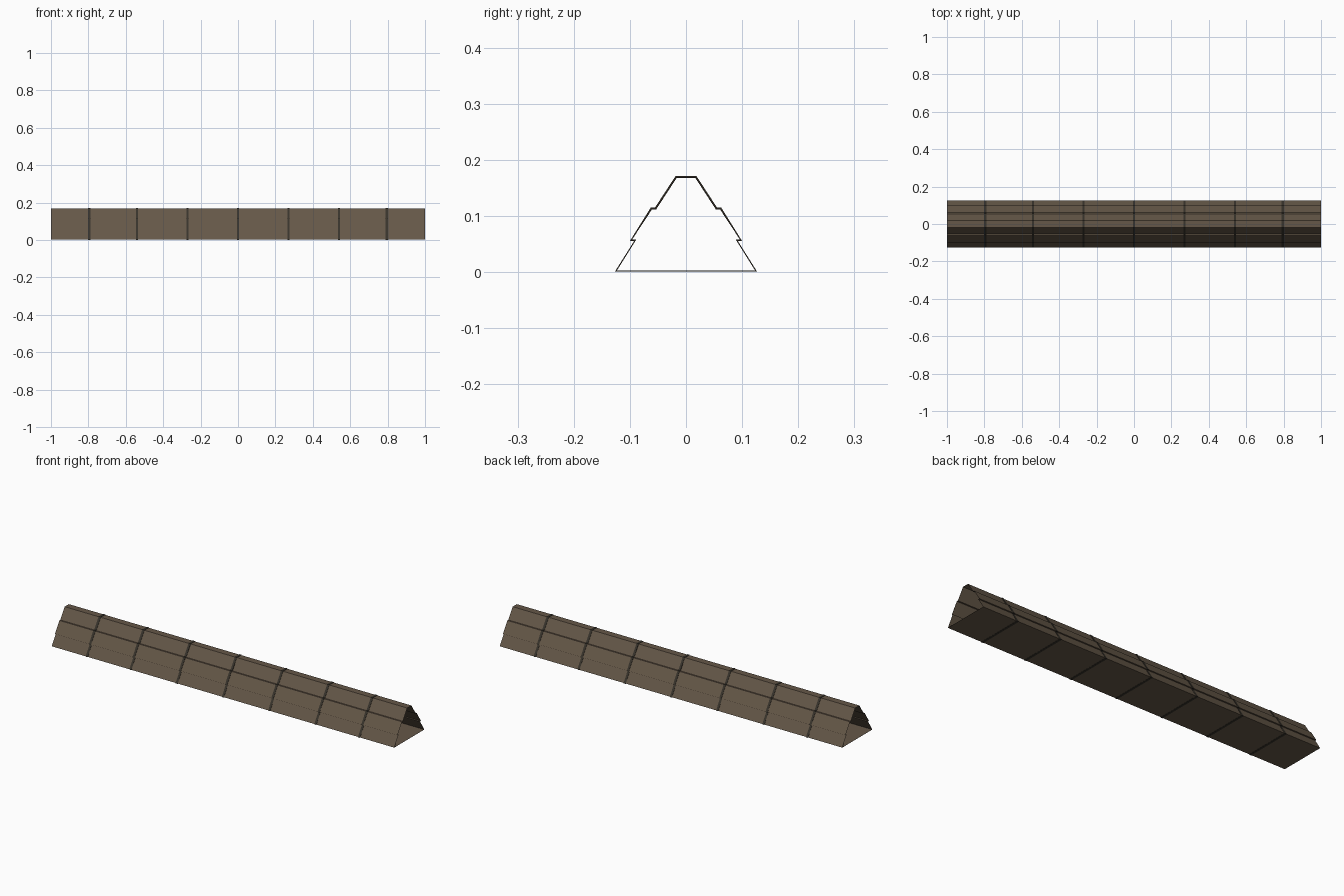
import bpy, bmesh

if "Cube" in bpy.data.objects:
    bpy.data.objects.remove(bpy.data.objects["Cube"])

def material(name, rgb):
    m = bpy.data.materials.new(name)
    m.diffuse_color = (*rgb, 1)
    m.use_nodes = True
    m.node_tree.nodes["Principled BSDF"].inputs["Base Color"].default_value = m.diffuse_color
    return m

SHELL = material("weathered brown", (0.13, 0.097, 0.065))
BAND = material("dark band", (0.04, 0.034, 0.025))

# Right half of the stepped cross-section (y, z), bottom to top
HALF = [(0.125, 0.002), (0.0905, 0.057), (0.098, 0.057),
        (0.0615, 0.114), (0.054, 0.114), (0.0175, 0.170)]
PROFILE = HALF + [(-y, z) for y, z in reversed(HALF)]

def sleeve(name, x0, x1, mat, thickness, offset):
    """Sweep the closed profile along x as an open-ended tube."""
    bm = bmesh.new()
    a = [bm.verts.new((x0, y, z)) for y, z in PROFILE]
    b = [bm.verts.new((x1, y, z)) for y, z in PROFILE]
    n = len(PROFILE)
    for i in range(n):
        j = (i + 1) % n
        bm.faces.new((a[i], b[i], b[j], a[j]))
    # outward normals: the last face is the floor and must point down
    bm.normal_update()
    bm.faces.ensure_lookup_table()
    if bm.faces[n - 1].normal.z > 0:
        bmesh.ops.reverse_faces(bm, faces=bm.faces[:])
    me = bpy.data.meshes.new(name)
    bm.to_mesh(me)
    bm.free()
    me.materials.append(mat)
    ob = bpy.data.objects.new(name, me)
    bpy.context.collection.objects.link(ob)
    s = ob.modifiers.new("thickness", 'SOLIDIFY')
    s.thickness = thickness
    s.offset = offset
    return ob

# Long hollow shell
sleeve("hollow_shell", -1, 1, SHELL, 0.0012, -1)

# Binding bands around the shell
for i, x in enumerate((-0.795, -0.54, -0.27, 0, 0.27, 0.54, 0.795)):
    sleeve(f"band_{i + 1}", x - 0.006, x + 0.006, BAND, 0.004, 0)
